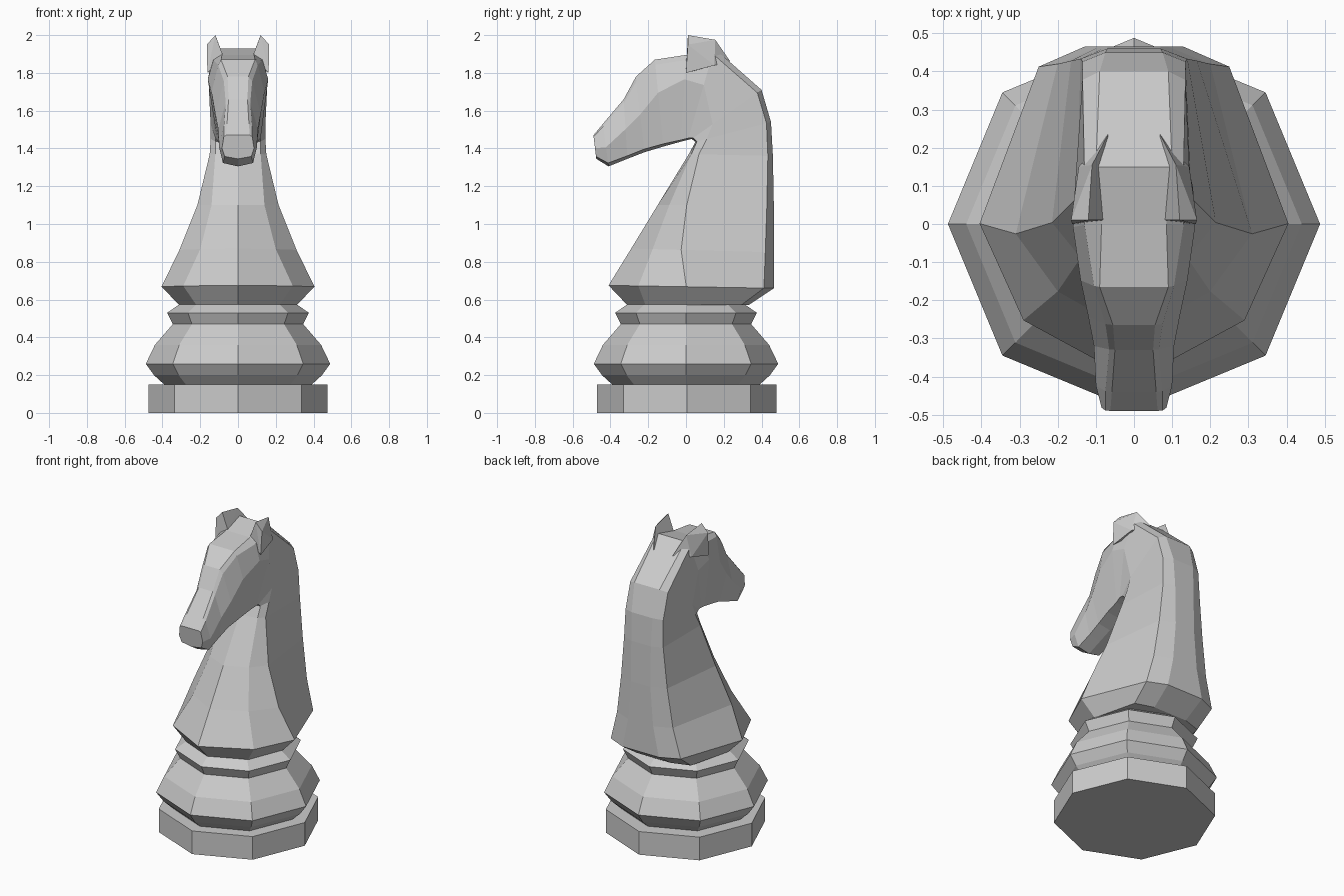
import bpy, bmesh
from math import sin, cos, pi


def finish(name, bm):
    bmesh.ops.recalc_face_normals(bm, faces=bm.faces)
    mesh = bpy.data.meshes.new(name)
    bm.to_mesh(mesh)
    bm.free()
    obj = bpy.data.objects.new(name, mesh)
    bpy.context.collection.objects.link(obj)
    return obj


def loft(name, rings):
    """Skin a list of equal-length point rings and cap both ends."""
    bm = bmesh.new()
    vr = [[bm.verts.new(p) for p in ring] for ring in rings]
    n = len(vr[0])
    for a, b in zip(vr, vr[1:]):
        for i in range(n):
            j = (i + 1) % n
            bm.faces.new((a[i], a[j], b[j], b[i]))
    bm.faces.new(vr[0])
    bm.faces.new(vr[-1])
    return finish(name, bm)


def lathe(name, profile, y=0.0, sides=8):
    return loft(name, [[(r * cos(2 * pi * i / sides), y + r * sin(2 * pi * i / sides), z)
                        for i in range(sides)] for r, z in profile])


# Turned octagonal base
lathe("plinth", [(0.475, 0), (0.475, 0.15)], 0.005)
lathe("base_bulge", [(0.39, 0.15), (0.445, 0.2), (0.488, 0.26), (0.44, 0.36), (0.345, 0.47)])
lathe("collar_ring", [(0.345, 0.47), (0.375, 0.53), (0.31, 0.575)])

# Neck and head: each section runs from the chest/jaw line to the mane/face line
# (y0, z0, y1, z1, t1, w1, t2, w2, w3, w4): t = fraction across, w = half width
SECTIONS = [
    (-.31, .57, .33, .57, .15, .22, .50, .31, .24, .12),
    (-.41, .675, .465, .66, .18, .29, .47, .405, .25, .13),
    (-.29, .87, .465, .85, .15, .20, .35, .31, .20, .09),
    (-.15, 1.10, .465, 1.10, .10, .14, .25, .215, .165, .07),
    (.015, 1.37, .46, 1.36, .03, .12, .12, .15, .14, .07),
    (.05, 1.435, .45, 1.54, .02, .12, .15, .145, .135, .075),
    (.03, 1.45, .40, 1.71, .02, .12, .30, .145, .135, .09),
    (.01, 1.445, .15, 1.93, .02, .12, .60, .155, .13, .10),
    (-.03, 1.435, 0, 1.895, .02, .11, .72, .16, .13, .085),
    (-.12, 1.41, -.165, 1.87, .03, .10, .62, .14, .105, .09),
    (-.22, 1.38, -.265, 1.78, .04, .085, .50, .12, .075, .055),
    (-.31, 1.345, -.33, 1.66, .05, .08, .50, .105, .065, .05),
    (-.41, 1.305, -.44, 1.53, .08, .08, .45, .10, .075, .058),
    (-.475, 1.345, -.49, 1.47, .10, .07, .45, .085, .075, .062),
]


def section(y0, z0, y1, z1, t1, w1, t2, w2, w3, w4):
    half = [(t1, w1), (t2, w2), (.94, w3), (1, w4)]
    outline = [(0, 0)] + half + [(t, -w) for t, w in reversed(half)]
    return [(w, y0 + (y1 - y0) * t, z0 + (z1 - z0) * t) for t, w in outline]


loft("horse_neck_and_head", [section(*s) for s in SECTIONS])

# Pointed ears, mirrored left and right
EAR = [(.075, .01, 1.88), (.162, 0, 1.80), (.165, .01, 1.95), (.12, .01, 2.0),
       (.145, .15, 1.84), (.11, .155, 1.975), (.068, .235, 1.86)]
for side, s in (("left", -1), ("right", 1)):
    bm = bmesh.new()
    for x, y, z in EAR:
        bm.verts.new((s * x, y, z))
    bmesh.ops.convex_hull(bm, input=bm.verts)
    finish(side + "_ear", bm)
